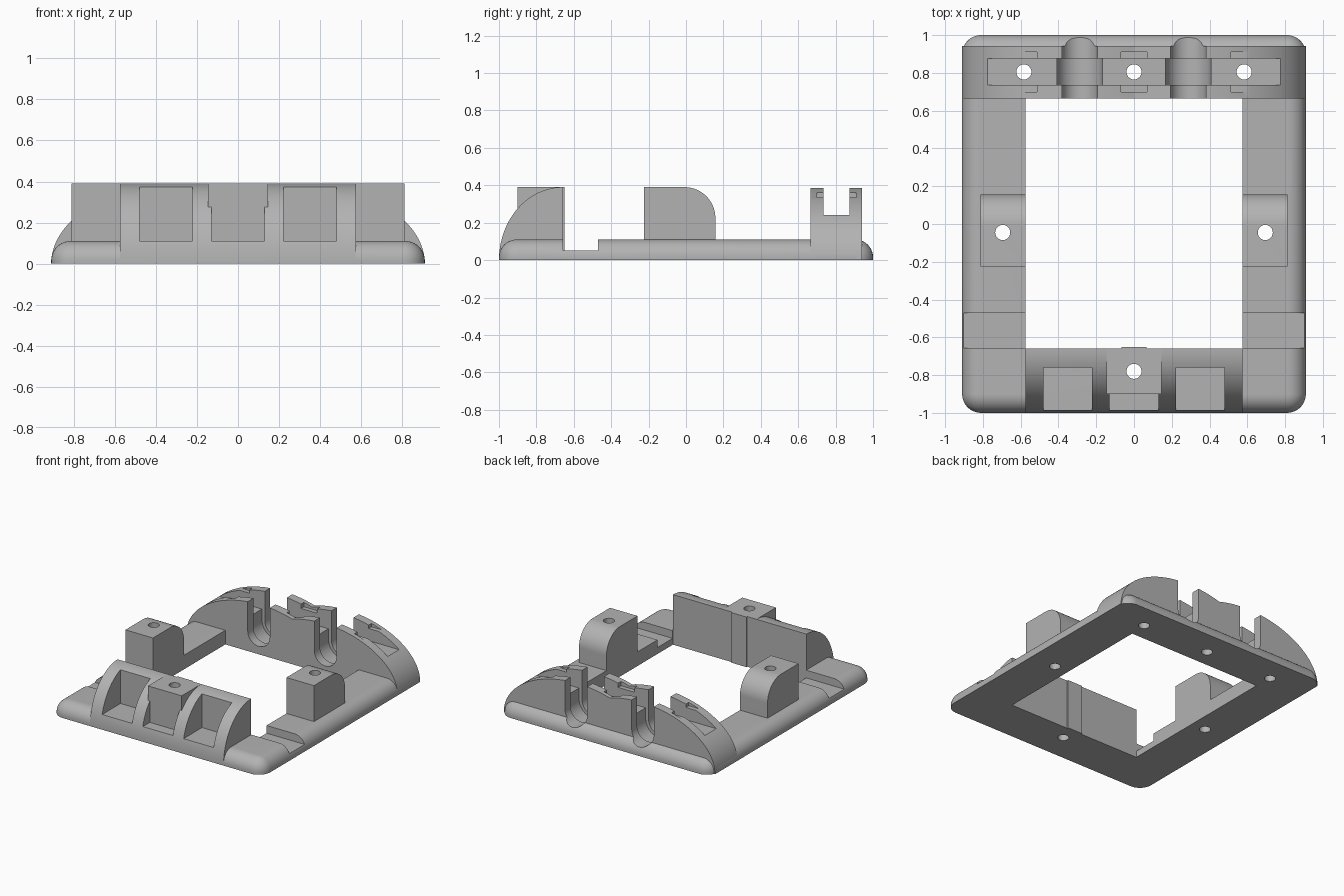
import bpy, bmesh
from math import sin, cos, pi, acos

if "Cube" in bpy.data.objects:
    bpy.data.objects.remove(bpy.data.objects["Cube"], do_unlink=True)

grey = bpy.data.materials.new("plain grey")
grey.use_nodes = True
grey.diffuse_color = (0.45, 0.45, 0.45, 1)
grey.node_tree.nodes["Principled BSDF"].inputs["Base Color"].default_value = grey.diffuse_color

TOP, DECK = 0.39, 0.11
INNER = 0.575


def finish(name, bm):
    bmesh.ops.recalc_face_normals(bm, faces=bm.faces)
    mesh = bpy.data.meshes.new(name)
    bm.to_mesh(mesh)
    bm.free()
    mesh.materials.append(grey)
    obj = bpy.data.objects.new(name, mesh)
    bpy.context.collection.objects.link(obj)
    return obj


def loft(name, rings):
    """Closed solid through rings of equal point count."""
    bm = bmesh.new()
    rows = [[bm.verts.new(p) for p in ring] for ring in rings]
    n = len(rows[0])
    for a, b in zip(rows, rows[1:]):
        for i in range(n):
            j = (i + 1) % n
            bm.faces.new((a[i], a[j], b[j], b[i]))
    bm.faces.new(rows[0])
    bm.faces.new(rows[-1])
    return finish(name, bm)


def prism(name, profile, axis, lo, hi):
    """Extrude a 2D profile along x (points y,z), y (x,z) or z (x,y)."""
    place = {"x": lambda a, b, t: (t, a, b),
             "y": lambda a, b, t: (a, t, b),
             "z": lambda a, b, t: (a, b, t)}[axis]
    return loft(name, [[place(a, b, t) for a, b in profile] for t in (lo, hi)])


def box(name, x, y, z):
    return prism(name, [(x[0], y[0]), (x[1], y[0]), (x[1], y[1]), (x[0], y[1])], "z", *z)


def arc(cx, cy, rx, ry, start, end, n=20):
    return [(cx + rx * cos(start + (end - start) * i / n),
             cy + ry * sin(start + (end - start) * i / n)) for i in range(n + 1)]


def cut(obj, *cutters):
    """Subtract each cutter and remove it."""
    bpy.context.view_layer.objects.active = obj
    for c in cutters:
        c.hide_render = True
        mod = obj.modifiers.new("cut", "BOOLEAN")
        mod.operation, mod.solver, mod.object = "DIFFERENCE", "EXACT", c
        bpy.ops.object.modifier_apply(modifier=mod.name)
        bpy.data.objects.remove(c, do_unlink=True)


def screw_hole(x, y):
    return prism("hole_cutter", arc(x, y, 0.04, 0.04, 0, 2 * pi, 24)[:-1], "z", -0.1, 0.6)


def cable_slot(x, radius, y0, y1):
    profile = arc(x, 0.157, radius, radius, pi, 2 * pi) + [(x + radius, 0.6), (x - radius, 0.6)]
    return prism("slot_cutter", profile, "y", y0, y1)


def cable_slots():
    return [cable_slot(s * 0.287, r, a, b) for s in (-1, 1)
            for r, a, b in ((0.095, 0.6, 1.1), (0.12, 0.735, 0.875))]


REAR_HOLES = [(-0.583, 0.805), (0, 0.805), (0.583, 0.805)]
FRONT_HOLE = (0, -0.78)
SIDE_HOLES = [(-0.695, -0.045), (0.695, -0.045)]


# Base frame: rounded rectangle with a rounded upper edge
def rounded_ring(inset, z, corner=0.1):
    pts = []
    for k, (sx, sy) in enumerate(((1, 1), (-1, 1), (-1, -1), (1, -1))):
        r = corner - inset
        pts += arc(sx * (0.91 - corner), sy * (1 - corner), r, r, k * pi / 2, (k + 1) * pi / 2, 8)
    return [(x, y, z) for x, y in pts]


edge = 0.095
rings = [rounded_ring(0, 0)]
for i in range(11):
    a = i / 10 * pi / 2
    rings.append(rounded_ring(edge * (1 - cos(a)), DECK - edge + edge * sin(a)))
frame = loft("base_frame", rings)
cut(frame, box("opening", (-INNER, INNER), (-0.66, 0.665), (-0.1, 0.5)),
    box("cross_groove", (-1.1, 1.1), (-0.657, -0.47), (0.05, 0.5)),
    *[screw_hole(*h) for h in REAR_HOLES + SIDE_HOLES + [FRONT_HOLE]], *cable_slots())

# Rear wall: two overlapping arches that meet in a shallow valley
right = arc(0.275, 0, 0.635, TOP, 0, acos(-0.275 / 0.635), 32)
left = [(-x, z) for x, z in reversed(right[:-1])]
rear = prism("rear_wall", right + left, "y", 0.665, 0.942)
cut(rear, box("channel", (-1.1, 1.1), (0.735, 0.875), (0.24, 0.6)),
    *[box("clip_pocket", (x - 0.07, x + 0.07), (0.7, 0.91), (0.335, 0.37)) for x, _ in REAR_HOLES],
    *cable_slots(), *[screw_hole(*h) for h in REAR_HOLES])

# Front wall: quarter-round ribs with pockets between them
curve = arc(-0.66, 0, 0.34, TOP, pi / 2, pi, 28)
front = prism("front_wall", curve + [(-0.66, 0)], "x", -INNER, INNER)
cut(front, *[box("pocket", x, (-1.1, -0.76), (DECK, 0.6)) for x in ((-0.48, -0.222), (0.222, 0.48))],
    box("centre_pocket", (-0.13, 0.13), (-1.1, -0.88), (DECK, 0.6)), screw_hole(*FRONT_HOLE))

# Centre block on the front wall, and the thin strip behind it
block = box("front_block", (-0.145, 0.145), (-0.9, -0.66), (0.1, TOP))
cut(block, screw_hole(*FRONT_HOLE))
strip = box("back_strip", (-0.065, 0.065), (-0.67, -0.65), (0, TOP))

# Side posts with a rounded rear shoulder
posts = []
for side, hole in zip((-1, 1), SIDE_HOLES):
    profile = [(-0.225, 0.08), (0.157, 0.08)] + arc(-0.008, 0.225, 0.165, 0.165, 0, pi / 2) + [(-0.225, TOP)]
    post = prism("left_post" if side > 0 else "right_post", profile, "x",
                 *sorted((side * INNER, side * 0.812)))
    cut(post, screw_hole(*hole))
    posts.append(post)

# Smooth the curved faces and keep the corners sharp
bpy.ops.object.select_all(action="DESELECT")
for obj in [frame, rear, front, block, strip] + posts:
    obj.select_set(True)
    bpy.context.view_layer.objects.active = obj
bpy.ops.object.shade_smooth_by_angle(angle=pi / 6)
